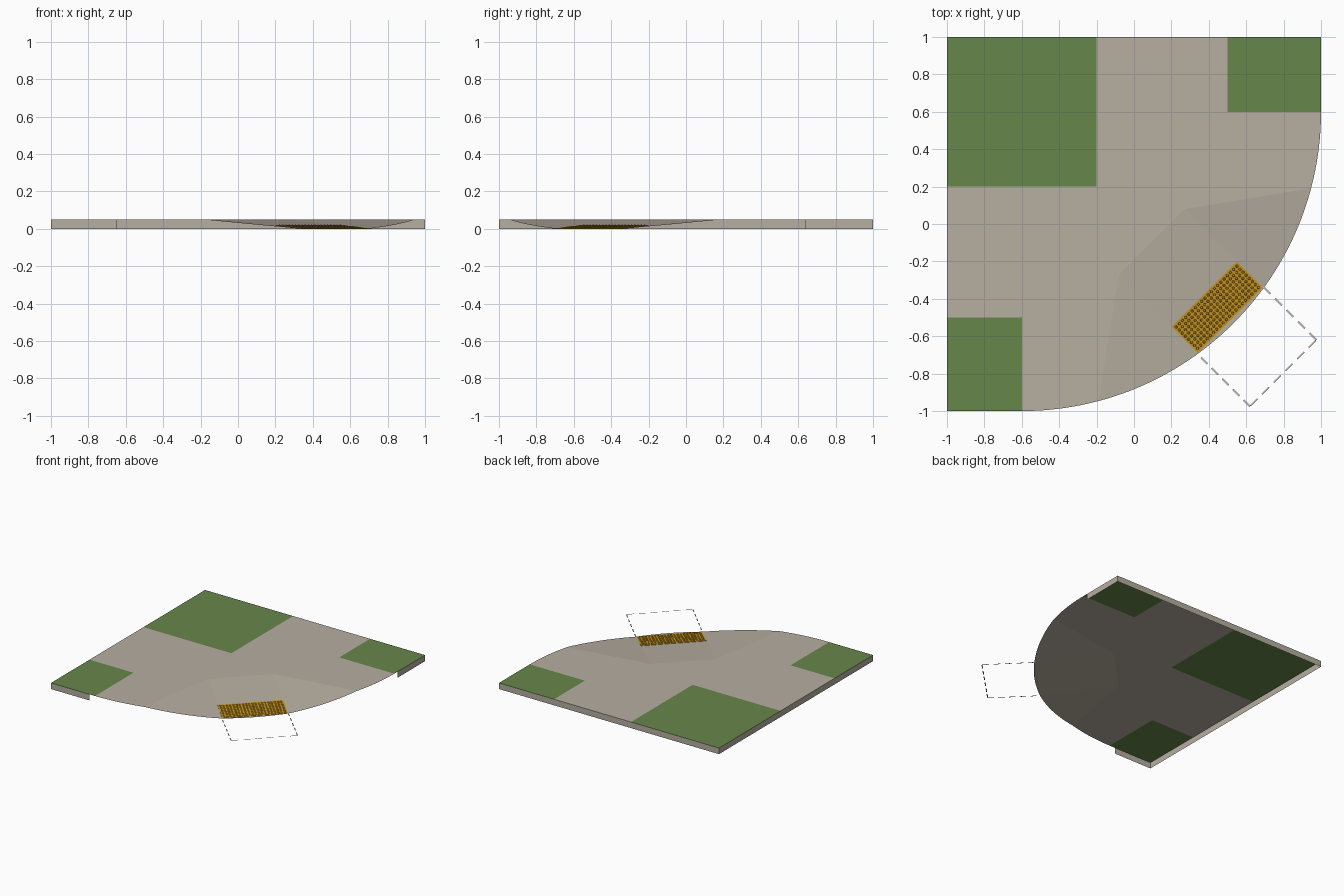
import bpy, bmesh, math
from mathutils import Vector

if "Cube" in bpy.data.objects:
    bpy.data.objects.remove(bpy.data.objects["Cube"])

H = 0.05            # kerb height
S2 = math.sqrt(2)


def material(name, rgb):
    m = bpy.data.materials.new(name)
    m.diffuse_color = (*rgb, 1)
    m.use_nodes = True
    m.node_tree.nodes["Principled BSDF"].inputs["Base Color"].default_value = m.diffuse_color
    return m


CONCRETE = material("concrete", (0.47, 0.425, 0.355))
GRASS = material("grass green", (0.135, 0.24, 0.07))
YELLOW = material("warning yellow", (0.60, 0.32, 0.015))
AMBER = material("dark amber", (0.46, 0.235, 0.012))
PAINT = material("road paint", (0.7, 0.7, 0.7))


def finish(name, bm, *mats):
    me = bpy.data.meshes.new(name)
    bm.to_mesh(me)
    bm.free()
    for m in mats:
        me.materials.append(m)
    ob = bpy.data.objects.new(name, me)
    bpy.context.collection.objects.link(ob)
    return ob


def diag(u, v):
    """Ramp frame: u runs across the ramp, v runs down towards the road."""
    return (u + v) / S2, (u - v) / S2


# Ramp layout: upper corner, flare corner on the kerb line, lower corner
P1, P2, P3 = (0.27, 0.08), (0.945, 0.19), (0.69, -0.34)


def swap(p):            # mirror about the ramp's centre line
    return (-p[1], -p[0])


def flare(x, y):
    a, b, c = Vector((*P1, H)), Vector((*P2, H)), Vector((*P3, 0))
    n = (b - a).cross(c - a)
    return H - (n.x * (x - a.x) + n.y * (y - a.y)) / n.z


def height(x, y):
    top, low = P1[0] - P1[1], P3[0] - P3[1]
    ramp = H * (low - (x - y)) / (low - top)
    return min(H, max(0, ramp, flare(x, y), flare(-y, -x)))


# Pavement sheet: rounded-corner square cut along lawn and ramp lines
bm = bmesh.new()
outline = [(-1, 1), (-1, -1)]
N = 64
for i in range(N + 1):
    a = -math.pi / 2 + math.pi / 2 * i / N
    outline.append((-0.6 + 1.6 * math.cos(a), 0.6 + 1.6 * math.sin(a)))
outline.append((1, 1))
bm.faces.new([bm.verts.new((x, y, 0)) for x, y in outline])

cuts = [((-0.2, 0), (-0.2, 1)), ((0, 0.2), (1, 0.2)), ((0.5, 0), (0.5, 1)),
        ((0, 0.6), (1, 0.6)), ((-0.6, 0), (-0.6, 1)), ((0, -0.5), (1, -0.5)),
        (P1, swap(P1)), (P3, swap(P3))]
for p, q in ((P1, P2), (P1, P3)):
    cuts += [(p, q), (swap(p), swap(q))]
for p, q in cuts:
    bmesh.ops.bisect_plane(bm, geom=bm.verts[:] + bm.edges[:] + bm.faces[:], dist=1e-5,
                           plane_co=(*p, 0), plane_no=(q[1] - p[1], p[0] - q[0], 0))
for v in bm.verts:
    v.co.z = height(v.co.x, v.co.y)
lawns = [(-1, 0.2, -0.2, 1), (0.5, 0.6, 1, 1), (-1, -1, -0.6, -0.5)]
for f in bm.faces:
    c = f.calc_center_median()
    f.material_index = int(any(x0 < c.x < x1 and y0 < c.y < y1 for x0, y0, x1, y1 in lawns))
finish("pavement", bm, CONCRETE, GRASS)

# Side walls along the straight edges only
bm = bmesh.new()
path = [(1, 0.64), (1, 1), (-1, 1), (-1, -1), (-0.65, -1)]
low = [bm.verts.new((x, y, 0)) for x, y in path]
high = [bm.verts.new((x, y, H)) for x, y in path]
for i in range(len(path) - 1):
    bm.faces.new((low[i], low[i + 1], high[i + 1], high[i]))
finish("side_walls", bm, CONCRETE)

# Tactile plate lying on the lower part of the ramp
U, V0, V1 = 0.35 / S2, 0.75 / S2, 1.03 / S2


def on_ramp(u, v, lift):
    x, y = diag(u, v)
    return x, y, height(x, y) + lift


bm = bmesh.new()
corners = [(-U, V0), (-U, V1), (U, V1), (U, V0)]
bot = [bm.verts.new(on_ramp(u, v, 0)) for u, v in corners]
top = [bm.verts.new(on_ramp(u, v, 0.003)) for u, v in corners]
bm.faces.new(top)
for i in range(4):
    j = (i + 1) % 4
    bm.faces.new((bot[i], bot[j], top[j], top[i]))
bmesh.ops.recalc_face_normals(bm, faces=bm.faces)
finish("tactile_plate", bm, YELLOW)

# Rows of low truncated domes
bm = bmesh.new()
NU, NV, margin = 20, 8, 0.018
for i in range(NU):
    for j in range(NV):
        u = -U + margin + (2 * U - 2 * margin) * i / (NU - 1)
        v = V0 + margin + (V1 - V0 - 2 * margin) * j / (NV - 1)
        rings = []
        for r, lift in ((0.008, 0.003), (0.006, 0.006)):
            rings.append([bm.verts.new(on_ramp(u + r * math.cos(k * math.pi / 4),
                                               v + r * math.sin(k * math.pi / 4), lift))
                          for k in range(8)])
        a, b = rings
        bm.faces.new(b[::-1])
        for k in range(8):
            m = (k + 1) % 8
            bm.faces.new((a[m], a[k], b[k], b[m]))
finish("tactile_domes", bm, AMBER)

# Dashed crossing box painted on the road
bm = bmesh.new()


def dashes(p, q, count, w=0.008):
    p, q = Vector(p), Vector(q)
    d = (q - p).normalized()
    n = Vector((-d.y, d.x)) * w / 2
    length = (q - p).length
    step = length / (count - 0.4)
    for i in range(count):
        a = p + d * step * i
        b = a + d * step * 0.6
        bm.faces.new([bm.verts.new((*c, 0.001)) for c in (a - n, b - n, b + n, a + n)])


near, far = V1, 1.595 / S2
dashes(diag(U + 0.004, near), diag(U + 0.004, far), 5)
dashes(diag(-U - 0.004, near + 0.03), diag(-U - 0.004, far), 5)
dashes(diag(-U, far), diag(U, far), 6)
finish("road_dashes", bm, PAINT)
